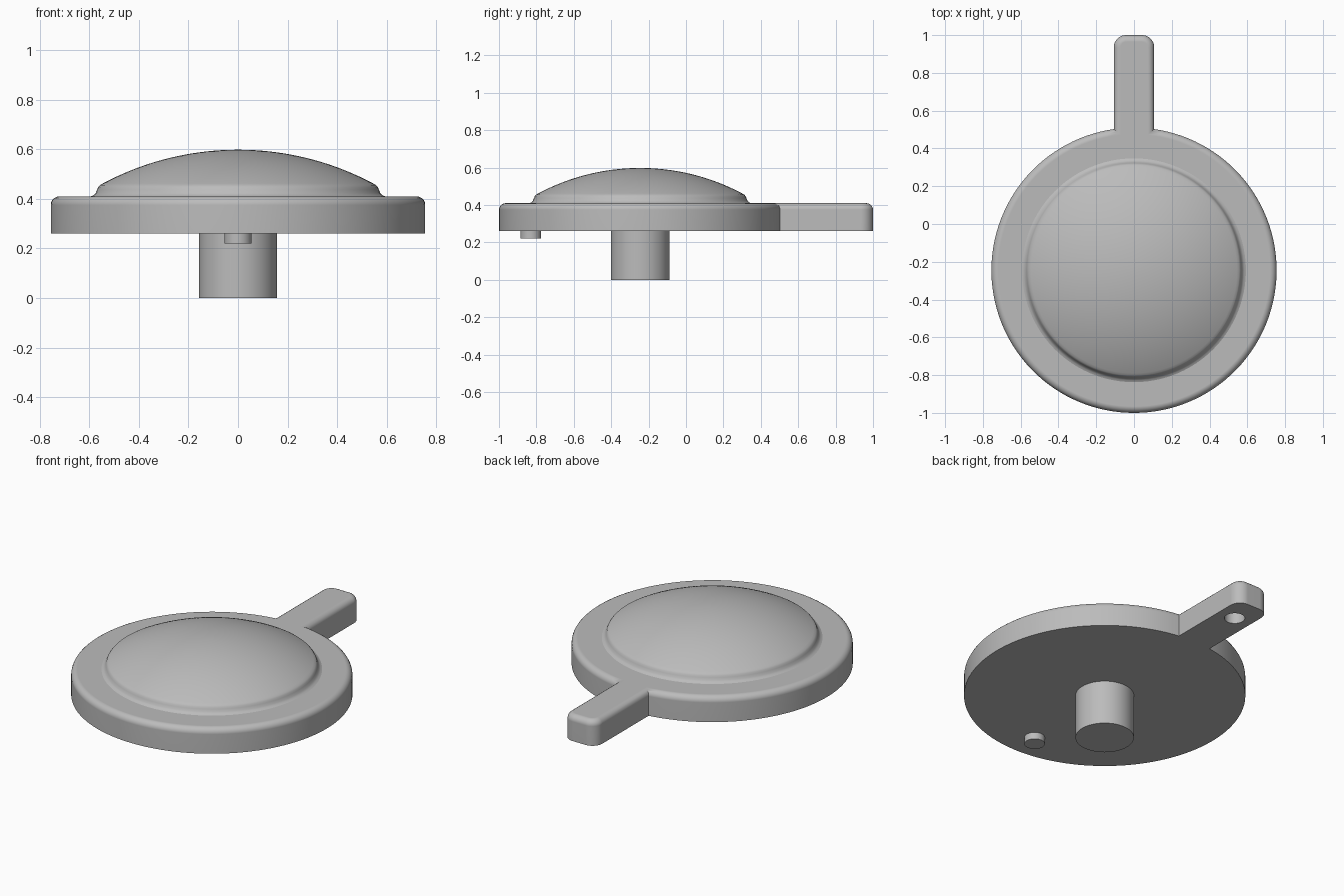
import bpy, bmesh
from math import sin, cos, pi, asin, sqrt, radians

cube = bpy.data.objects.get("Cube")
if cube:
    bpy.data.objects.remove(cube)

CY = -0.245              # centre of the disc in y
R = 0.755                # disc radius
BOTTOM, TOP = 0.26, 0.41

grey = bpy.data.materials.new("plain_grey")
grey.use_nodes = True
grey.diffuse_color = (0.5, 0.5, 0.5, 1)
grey.node_tree.nodes["Principled BSDF"].inputs["Base Color"].default_value = (0.5, 0.5, 0.5, 1)


def add_object(name, bm):
    bmesh.ops.recalc_face_normals(bm, faces=bm.faces)
    mesh = bpy.data.meshes.new(name)
    bm.to_mesh(mesh)
    bm.free()
    mesh.materials.append(grey)
    obj = bpy.data.objects.new(name, mesh)
    bpy.context.collection.objects.link(obj)
    return obj


def activate(obj):
    bpy.ops.object.select_all(action='DESELECT')
    obj.select_set(True)
    bpy.context.view_layer.objects.active = obj


def smooth(obj):
    activate(obj)
    bpy.ops.object.shade_smooth_by_angle(angle=radians(35))
    weighted = obj.modifiers.new("weighted_normals", 'WEIGHTED_NORMAL')
    weighted.keep_sharp = True


def arc(cx, cy, r, start, end, n):
    steps = [start + (end - start) * i / n for i in range(n + 1)]
    return [(cx + r * cos(a), cy + r * sin(a)) for a in steps]


def cylinder(name, y, r, z0, z1, segments):
    bm = bmesh.new()
    bmesh.ops.create_cone(bm, cap_ends=True, segments=segments,
                          radius1=r, radius2=r, depth=z1 - z0)
    bmesh.ops.translate(bm, verts=bm.verts, vec=(0, y, (z0 + z1) / 2))
    return add_object(name, bm)


def lathe(name, profile, segments=96):
    bm = bmesh.new()
    verts = [bm.verts.new((r, 0, z)) for r, z in profile]
    edges = [bm.edges.new(pair) for pair in zip(verts, verts[1:])]
    bmesh.ops.spin(bm, geom=verts + edges, cent=(0, 0, 0), axis=(0, 0, 1),
                   angle=2 * pi, steps=segments, use_duplicate=False)
    bmesh.ops.remove_doubles(bm, verts=bm.verts, dist=0.0005)
    bmesh.ops.translate(bm, verts=bm.verts, vec=(0, CY, 0))
    return add_object(name, bm)


# Round cover and handle share one outline, rounded along the upper rim
HALF, CORNER, END = 0.107, 0.065, 1.0
join = asin(HALF / R)
outline = arc(0, CY, R, pi / 2 + join, 5 * pi / 2 - join, 120)
outline += arc(HALF - CORNER, END - CORNER, CORNER, 0, pi / 2, 10)
outline += arc(CORNER - HALF, END - CORNER, CORNER, pi / 2, pi, 10)
bm = bmesh.new()
base = bm.faces.new([bm.verts.new((x, y, BOTTOM)) for x, y in outline])
raised = bmesh.ops.extrude_face_region(bm, geom=[base], use_keep_orig=True)
bmesh.ops.translate(bm, vec=(0, 0, TOP - BOTTOM),
                    verts=[g for g in raised["geom"] if isinstance(g, bmesh.types.BMVert)])
bmesh.ops.recalc_face_normals(bm, faces=bm.faces)
rim = [e for e in bm.edges if all(v.co.z > TOP - 0.001 for v in e.verts)]
bmesh.ops.bevel(bm, geom=rim, offset=0.035, segments=5, profile=0.5, affect='EDGES')
cover = add_object("cover_with_handle", bm)

# Blind hole under the handle
cutter = cylinder("hole_cutter", 0.84, 0.055, BOTTOM - 0.1, BOTTOM + 0.065, 32)
cutter.hide_render = True
hole = cover.modifiers.new("hole", 'BOOLEAN')
hole.operation = 'DIFFERENCE'
hole.solver = 'EXACT'
hole.object = cutter
activate(cover)
bpy.ops.object.modifier_apply(modifier=hole.name)
bpy.data.objects.remove(cutter)
smooth(cover)

# Domed lens with a flared foot
EDGE_R, EDGE_Z, PEAK = 0.545, 0.462, 0.598
rise = PEAK - EDGE_Z
ball = (EDGE_R ** 2 + rise ** 2) / (2 * rise)
profile = [(0.595, TOP - 0.001), (0.583, 0.414), (0.574, 0.423), (0.568, 0.437),
           (0.564, 0.447), (0.557, 0.455)]
for i in range(21):
    r = EDGE_R * (1 - i / 20)
    profile.append((r, PEAK - ball + sqrt(ball ** 2 - r ** 2)))
smooth(lathe("dome", profile))

# Post and locating pin below the cover
smooth(cylinder("centre_post", CY, 0.157, 0, BOTTOM + 0.01, 64))
smooth(cylinder("locating_pin", -0.83, 0.055, 0.22, BOTTOM + 0.01, 32))
